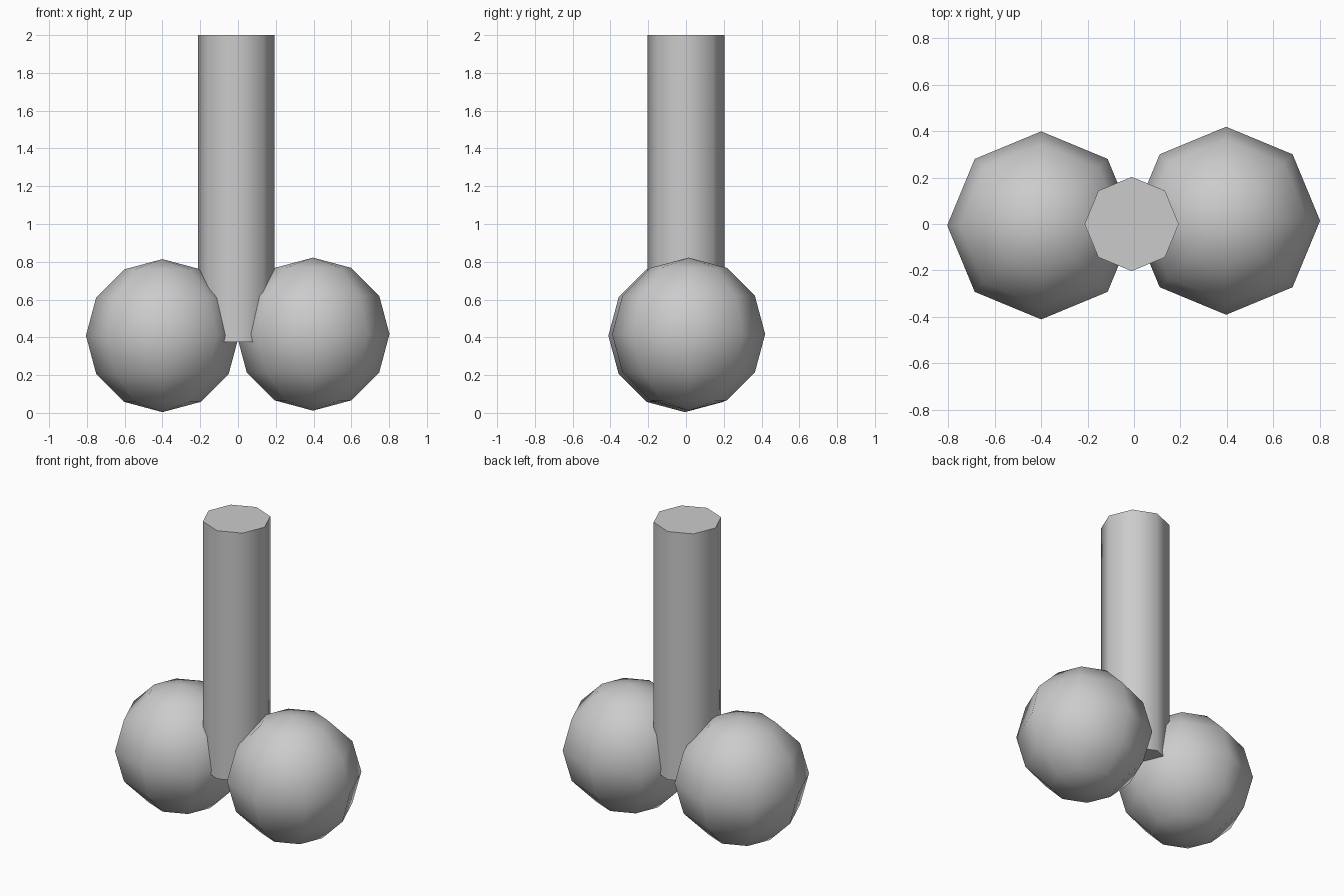
import bpy
from math import radians

if "Cube" in bpy.data.objects:
    bpy.data.objects.remove(bpy.data.objects["Cube"])


def finish(name):
    obj = bpy.context.object
    obj.name = name
    bpy.ops.object.shade_smooth_by_angle(angle=radians(50))
    return obj


def ball(name, center, radius):
    # low-poly sphere: 8 segments, 6 rings
    bpy.ops.mesh.primitive_uv_sphere_add(segments=8, ring_count=6,
                                         radius=radius, location=center)
    finish(name)


# eight-sided upright shaft
BOTTOM, TOP = 0.375, 2.0
bpy.ops.mesh.primitive_cylinder_add(vertices=8, radius=0.203, depth=TOP - BOTTOM,
                                    location=(-0.01, 0, (TOP + BOTTOM) / 2))
finish("shaft")

# two base spheres
ball("left_sphere", (-0.4, -0.006, 0.409), 0.405)
ball("right_sphere", (0.397, 0.014, 0.417), 0.405)
